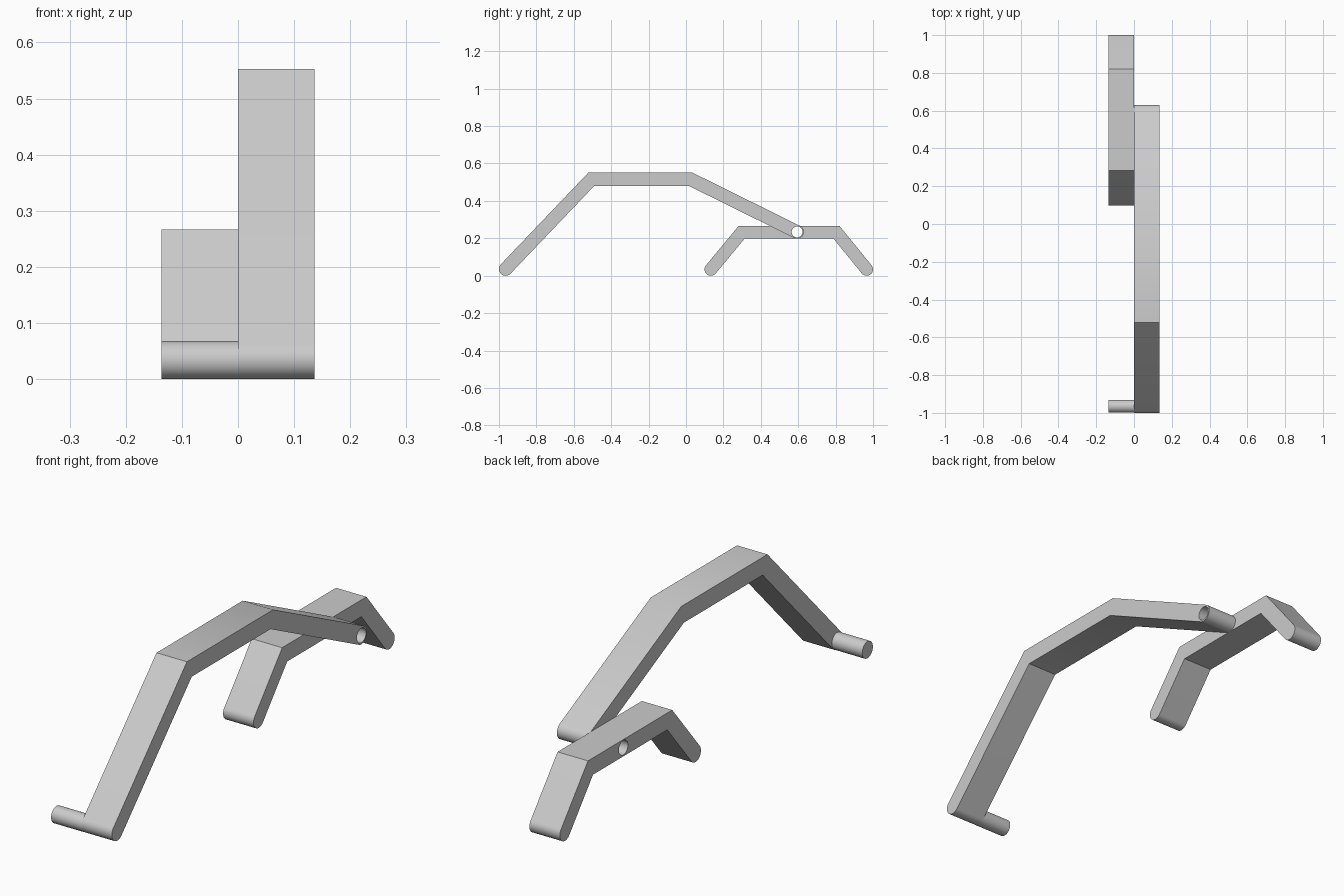
import bpy, bmesh, math
from mathutils import Vector

cube = bpy.data.objects.get("Cube")
if cube:
    bpy.data.objects.remove(cube, do_unlink=True)

grey = bpy.data.materials.new("plain grey")
grey.use_nodes = True
grey.diffuse_color = (0.6, 0.6, 0.6, 1)
grey.node_tree.nodes["Principled BSDF"].inputs["Base Color"].default_value = grey.diffuse_color

WIDTH = 0.136
PIVOT = Vector((0.594, 0.234))


def arc(centre, radius, start, sweep, steps):
    return [centre + radius * Vector((math.cos(start + sweep * i / steps),
                                      math.sin(start + sweep * i / steps)))
            for i in range(steps + 1)]


def bar_outline(path, r):
    """Mitred offset of a path in the y-z plane, with rounded ends."""
    dirs = [(b - a).normalized() for a, b in zip(path, path[1:])]
    normals = [Vector((-d.y, d.x)) for d in dirs]
    mitres = [(m + n) * r / (1 + m.dot(n)) for m, n in zip(normals, normals[1:])]
    first = math.atan2(normals[0].y, normals[0].x)
    last = math.atan2(normals[-1].y, normals[-1].x)
    upper = [p + m for p, m in zip(path[1:-1], mitres)]
    lower = [p - m for p, m in zip(path[1:-1], mitres)]
    return (arc(path[0], r, first, math.pi, 24) + lower
            + arc(path[-1], r, last + math.pi, math.pi, 24) + upper[::-1])


def extrude_x(name, outline, x0, x1):
    """Solid from a y-z outline, spanning x0 to x1."""
    bm = bmesh.new()
    face = bm.faces.new([bm.verts.new((x0, p.x, p.y)) for p in outline])
    top = bmesh.ops.extrude_face_region(bm, geom=[face])["geom"]
    bmesh.ops.translate(bm, vec=(x1 - x0, 0, 0),
                        verts=[v for v in top if isinstance(v, bmesh.types.BMVert)])
    bmesh.ops.recalc_face_normals(bm, faces=bm.faces)
    mesh = bpy.data.meshes.new(name)
    bm.to_mesh(mesh)
    bm.free()
    mesh.materials.append(grey)
    obj = bpy.data.objects.new(name, mesh)
    bpy.context.collection.objects.link(obj)
    return obj


def circle(centre, r):
    return arc(centre, r, 0, math.tau, 48)[:-1]


def select(obj):
    bpy.ops.object.select_all(action='DESELECT')
    obj.select_set(True)
    bpy.context.view_layer.objects.active = obj


# Long arm, short rocker and the peg at the arm's front end
arm_path = [Vector(p) for p in ((-0.964, 0.036), (-0.505, 0.517), (0.022, 0.517), PIVOT)]
rocker_path = [Vector(p) for p in ((0.133, 0.034), (0.298, 0.233), (0.804, 0.233), (0.966, 0.034))]
arm = extrude_x("long_arm", bar_outline(arm_path, 0.036), 0, WIDTH)
rocker = extrude_x("short_rocker", bar_outline(rocker_path, 0.034), -WIDTH, 0)
peg = extrude_x("front_peg", circle(Vector((-0.965, 0.034)), 0.034), -WIDTH, 0)

# Pivot hole through both bars
cutter = extrude_x("hole_cutter", circle(PIVOT, 0.029), -2 * WIDTH, 2 * WIDTH)
cutter.hide_render = True
for bar in (arm, rocker):
    select(bar)
    cut = bar.modifiers.new("pivot_hole", 'BOOLEAN')
    cut.operation = 'DIFFERENCE'
    cut.solver = 'EXACT'
    cut.object = cutter
    bpy.ops.object.modifier_apply(modifier=cut.name)
bpy.data.objects.remove(cutter, do_unlink=True)

for part in (arm, rocker, peg):
    select(part)
    bpy.ops.object.shade_smooth_by_angle(angle=math.radians(30))
